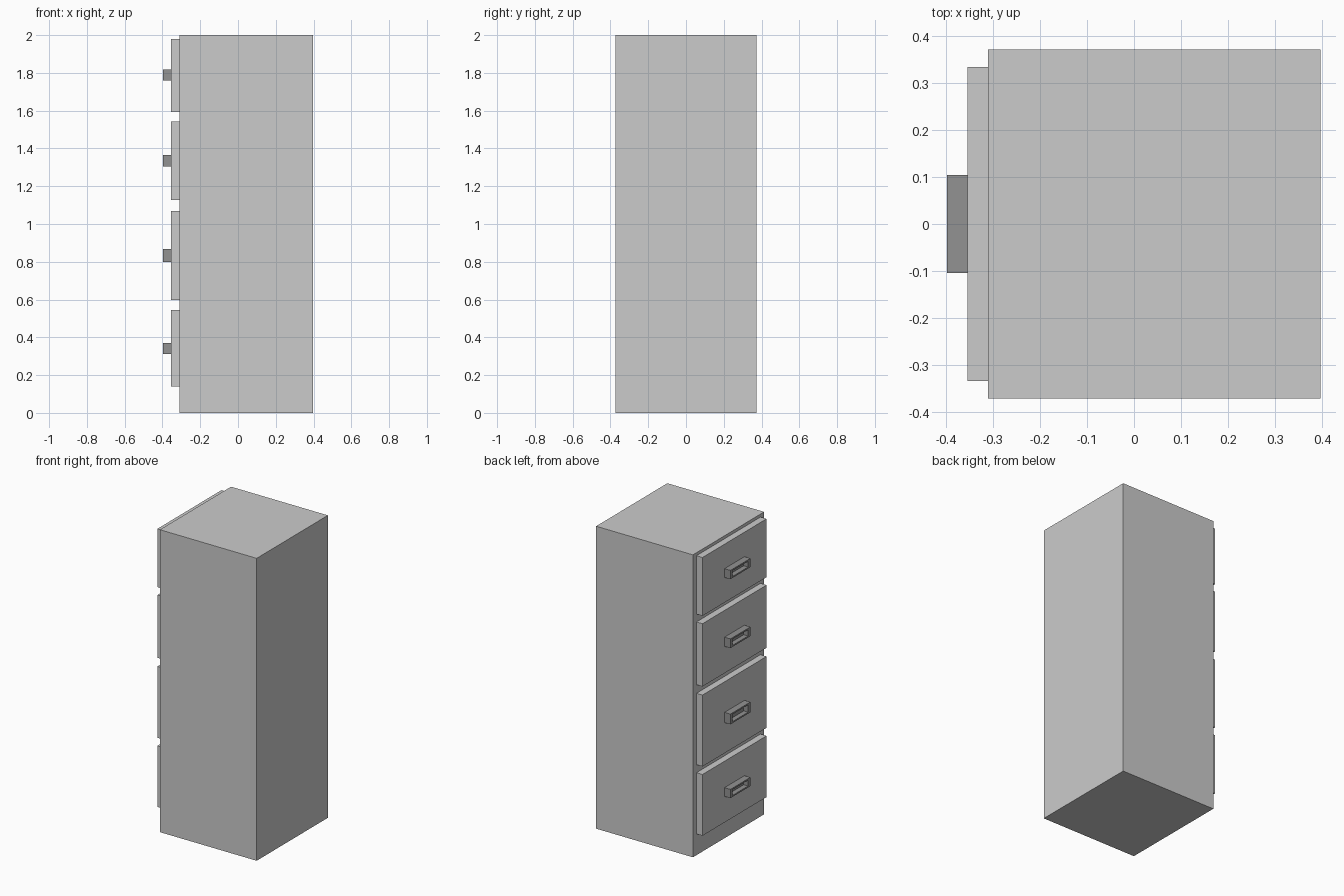
import bpy, bmesh
from mathutils import Vector

if "Cube" in bpy.data.objects:
    bpy.data.objects.remove(bpy.data.objects["Cube"])

BACK, FACE, DRAWER, GRIP = 0.397, -0.311, -0.355, -0.398   # x planes

dark = bpy.data.materials.new("dark_handle")
dark.diffuse_color = (0.29, 0.29, 0.29, 1)
dark.use_nodes = True
dark.node_tree.nodes["Principled BSDF"].inputs["Base Color"].default_value = dark.diffuse_color


def finish(bm, name, material=None):
    mesh = bpy.data.meshes.new(name)
    bmesh.ops.recalc_face_normals(bm, faces=bm.faces)
    bm.to_mesh(mesh)
    bm.free()
    obj = bpy.data.objects.new(name, mesh)
    bpy.context.collection.objects.link(obj)
    if material:
        mesh.materials.append(material)
    return obj


def box(x0, x1, half_y, z0, z1):
    bm = bmesh.new()
    bmesh.ops.create_cube(bm, size=1)
    for v in bm.verts:
        v.co = Vector((x0 if v.co.x < 0 else x1,
                       half_y if v.co.y > 0 else -half_y,
                       z0 if v.co.z < 0 else z1))
    return bm


def handle(name, z0, z1):
    # Block whose front face is inset and pushed in to leave a raised rim
    bm = box(GRIP, DRAWER, 0.1045, z0, z1)
    bm.normal_update()
    front = min(bm.faces, key=lambda f: f.calc_center_median().x)
    bmesh.ops.inset_region(bm, faces=[front], thickness=0.014)
    for v in front.verts:                       # wider rim at the two ends
        v.co.y *= 0.08 / abs(v.co.y)
    pocket = bmesh.ops.extrude_face_region(bm, geom=[front])["geom"]
    if front.is_valid:
        bmesh.ops.delete(bm, geom=[front], context='FACES_ONLY')
    for v in pocket:
        if isinstance(v, bmesh.types.BMVert):
            v.co.x += 0.032
    finish(bm, name, dark)


# Cabinet body
finish(box(FACE, BACK, 0.372, 0, 2), "cabinet_body")

# Drawer fronts and handles: (drawer bottom, top, handle bottom, top)
rows = [(0.14, 0.545, 0.312, 0.37),
        (0.598, 1.07, 0.80, 0.868),
        (1.127, 1.542, 1.304, 1.365),
        (1.594, 1.98, 1.76, 1.818)]
for i, (d0, d1, h0, h1) in enumerate(rows, 1):
    finish(box(DRAWER, FACE, 0.3345, d0, d1), f"drawer_front_{i}")
    handle(f"drawer_handle_{i}", h0, h1)
